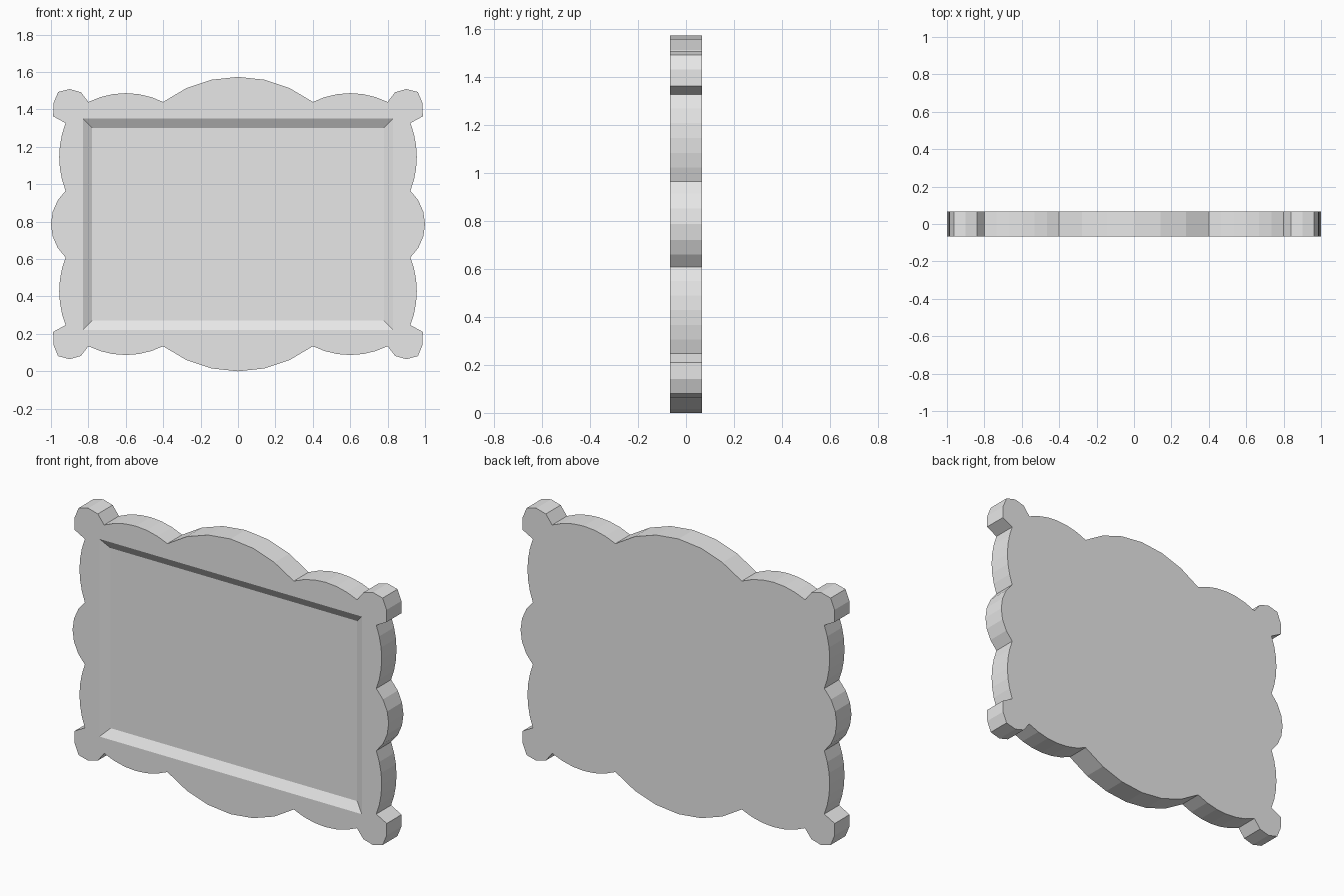
import bpy, bmesh, math
from mathutils import Vector

cube = bpy.data.objects.get("Cube")
if cube:
    bpy.data.objects.remove(cube, do_unlink=True)

MID_Z = 0.787      # height of the plaque's centre
HALF_DEPTH = 0.067
RECESS = 0.03


def arc(a, b, bulge, steps=6):
    """Points of a circular arc from a to b, bulging to the left of a->b."""
    a, b = Vector(a), Vector(b)
    half = (b - a).length / 2
    radius = (half * half + bulge * bulge) / (2 * bulge)
    along = (b - a).normalized()
    out = Vector((-along.y, along.x))
    centre = (a + b) / 2 + out * (bulge - radius)
    spread = math.asin(half / radius)
    angles = [spread * (2 * i / steps - 1) for i in range(steps + 1)]
    return [centre + radius * (along * math.sin(t) + out * math.cos(t)) for t in angles]


# One quarter of the scalloped outline, from top centre to right middle
top_lobe = arc((-0.4, 0.653), (0.4, 0.653), 0.134)[3:]
shoulder = arc((0.4, 0.653), (0.8, 0.653), 0.047)[1:]
corner = [Vector(p) for p in ((0.84, 0.705), (0.9, 0.722), (0.962, 0.706),
                              (0.987, 0.645), (0.988, 0.576), (0.922, 0.54))]
upper_side = arc((0.922, 0.54), (0.922, 0.178), 0.034)[1:]
side_lobe = arc((0.922, 0.178), (0.922, -0.178), 0.078)[1:4]
quarter = top_lobe + shoulder + corner + upper_side + side_lobe

# Mirror the quarter into the full outline
half = quarter + [Vector((p.x, -p.y)) for p in reversed(quarter[:-1])]
outline = half + [Vector((-p.x, p.y)) for p in reversed(half[1:-1])]

bm = bmesh.new()


def ring(points, y):
    verts = [bm.verts.new((p[0], y, p[1] + MID_Z)) for p in points]
    edges = [bm.edges.new((v, verts[i - 1])) for i, v in enumerate(verts)]
    return verts, edges


def rectangle(x, z):
    return [(-x, -z), (x, -z), (x, z), (-x, z)]


def walls(first, second):
    for i in range(len(first)):
        bm.faces.new((first[i - 1], first[i], second[i], second[i - 1]))


# Outer body: back face and rim
front, front_edges = ring(outline, -HALF_DEPTH)
back, back_edges = ring(outline, HALF_DEPTH)
bm.faces.new(back)
walls(front, back)

# Front border around the bevelled recess and its panel
lip, lip_edges = ring(rectangle(0.83, 0.565), -HALF_DEPTH)
panel, panel_edges = ring(rectangle(0.78, 0.515), -HALF_DEPTH + RECESS)
walls(lip, panel)
bm.faces.new(panel)
bmesh.ops.triangle_fill(bm, use_beauty=True, edges=front_edges + lip_edges,
                        normal=(0, -1, 0))
bmesh.ops.recalc_face_normals(bm, faces=bm.faces)

mesh = bpy.data.meshes.new("scalloped_plaque")
bm.to_mesh(mesh)
bm.free()
plaque = bpy.data.objects.new("scalloped_plaque", mesh)
bpy.context.collection.objects.link(plaque)

# Plain grey material
grey = bpy.data.materials.new("light_grey")
grey.use_nodes = True
grey.diffuse_color = (0.8, 0.8, 0.8, 1)
grey.node_tree.nodes["Principled BSDF"].inputs["Base Color"].default_value = (0.8, 0.8, 0.8, 1)
mesh.materials.append(grey)
